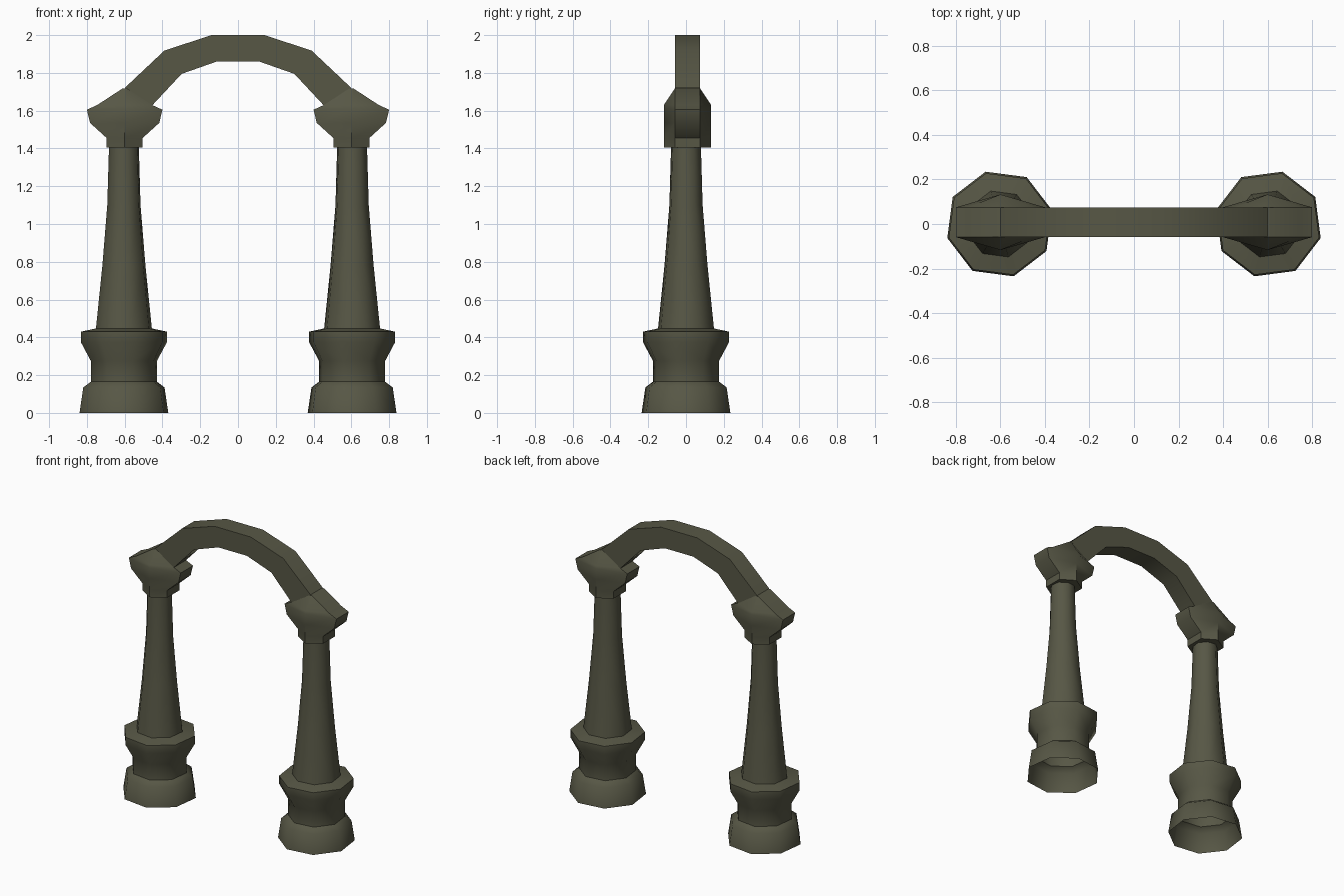
import bpy, bmesh, math

if "Cube" in bpy.data.objects:
    bpy.data.objects.remove(bpy.data.objects["Cube"])

stone = bpy.data.materials.new("dark olive stone")
stone.diffuse_color = (0.095, 0.095, 0.06, 1)
stone.use_nodes = True
stone.node_tree.nodes["Principled BSDF"].inputs["Base Color"].default_value = stone.diffuse_color

YC = 0.008  # slight depth offset of the arch
CX = 0.604  # column centre


def finish(name, bm, angle=50):
    bmesh.ops.recalc_face_normals(bm, faces=bm.faces[:])
    me = bpy.data.meshes.new(name)
    bm.to_mesh(me)
    bm.free()
    ob = bpy.data.objects.new(name, me)
    bpy.context.collection.objects.link(ob)
    me.materials.append(stone)
    bpy.ops.object.select_all(action='DESELECT')
    ob.select_set(True)
    bpy.context.view_layer.objects.active = ob
    bpy.ops.object.shade_smooth_by_angle(angle=math.radians(angle))
    return ob


def loft(bm, rings, cap_start=False, cap_end=False):
    loops = [[bm.verts.new(p) for p in r] for r in rings]
    for a, b in zip(loops, loops[1:]):
        n = len(a)
        for i in range(n):
            bm.faces.new((a[i], a[(i + 1) % n], b[(i + 1) % n], b[i]))
    if cap_start:
        bm.faces.new(loops[0])
    if cap_end:
        bm.faces.new(loops[-1])


def turned(name, side, profile):
    # eight-sided turned shape, mirrored left to right
    bm = bmesh.new()
    rings = []
    for half, z in profile:
        r = half / math.cos(math.radians(15))
        rings.append([(side * (CX - r * math.cos(math.radians(15 + 45 * k))),
                       r * math.sin(math.radians(15 + 45 * k)), z) for k in range(8)])
    loft(bm, rings)
    return finish(name, bm)


def capital(name, side):
    # six-sided rings: narrow ends along x, pointed at front and back
    bm = bmesh.new()
    rings = []
    for hx, hy, ey, z, zm in [(0.095, 0.125, 0.067, 1.405, 1.405),
                              (0.095, 0.125, 0.067, 1.455, 1.455),
                              (0.183, 0.125, 0.067, 1.535, 1.535),
                              (0.200, 0.125, 0.067, 1.605, 1.61),
                              (0.145, 0.125, 0.067, 1.63, 1.63),
                              (0.012, 0.067, 0.067, 1.717, 1.717)]:
        pts = [(hx, -ey, z), (hx, ey, z), (0, hy, zm),
               (-hx, ey, z), (-hx, -ey, z), (0, -hy, zm)]
        rings.append([(side * 0.6 + x, y + YC, zz) for x, y, zz in pts])
    loft(bm, rings, cap_start=True, cap_end=True)
    return finish(name, bm, 40)


for label, s in (("left", -1), ("right", 1)):
    # moulded base, open underneath
    turned(label + "_base", s, [(0.235, 0), (0.215, 0.135), (0.175, 0.165), (0.175, 0.275),
                                (0.228, 0.375), (0.228, 0.43), (0.148, 0.447)])
    # tapered shaft
    turned(label + "_shaft", s, [(0.148, 0.447), (0.114, 0.78), (0.088, 1.1), (0.079, 1.41)])
    capital(label + "_capital", s)

# arch: square section swept through outer and inner points
half = [((0.6, 1.72), (0.455, 1.627)), ((0.39, 1.918), (0.298, 1.795)),
        ((0.14, 2.0), (0.11, 1.861))]
path = [((-o[0], o[1]), (-i[0], i[1])) for o, i in half] + half[::-1]
bm = bmesh.new()
w = 0.067
loft(bm, [[(o[0], YC - w, o[1]), (o[0], YC + w, o[1]),
           (i[0], YC + w, i[1]), (i[0], YC - w, i[1])] for o, i in path])
finish("arch", bm, 40)
